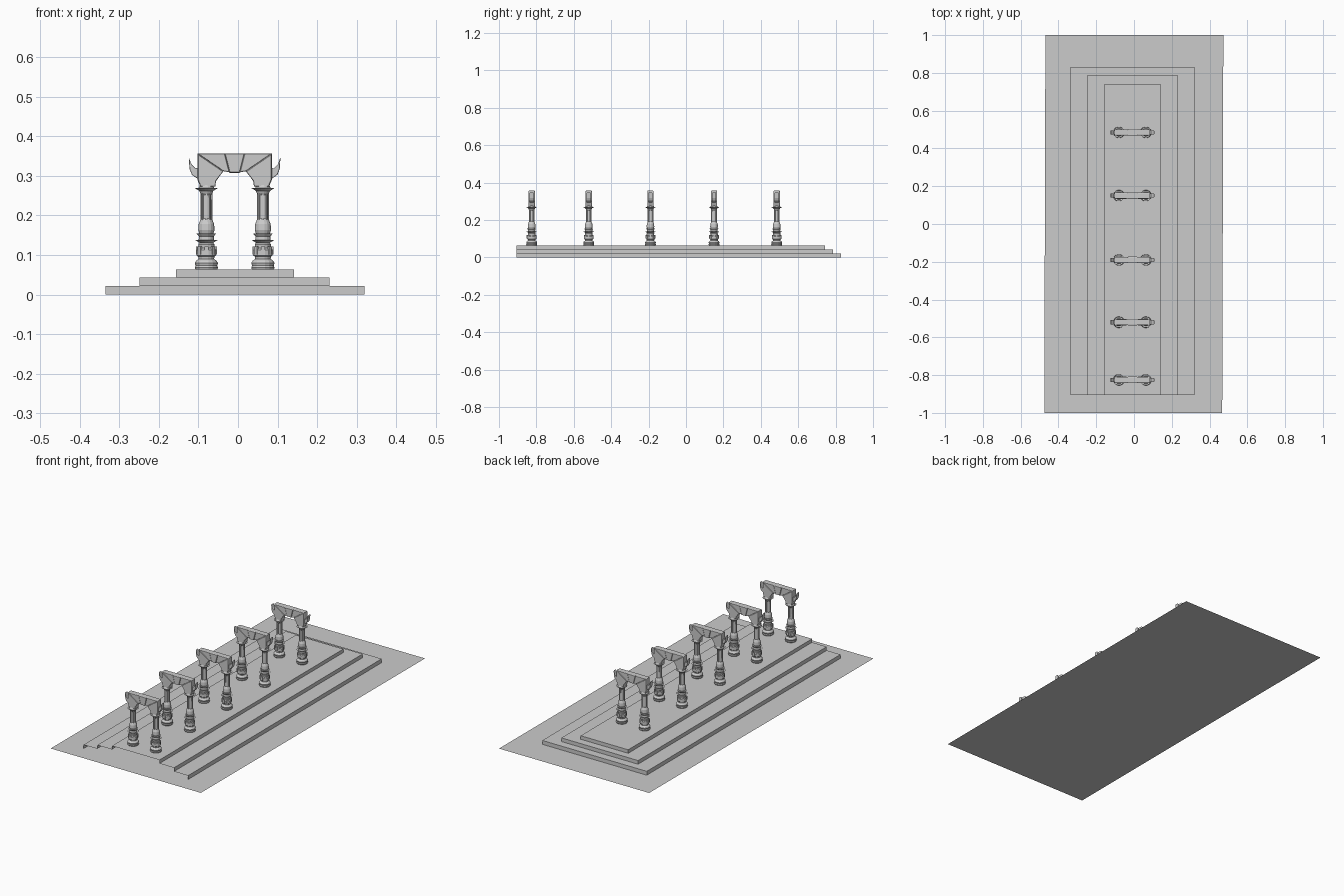
import bpy, bmesh, math

if "Cube" in bpy.data.objects:
    bpy.data.objects.remove(bpy.data.objects["Cube"])

CX = -0.0085                      # centre line of the arches
ROWS = [-0.825, -0.52, -0.19, 0.15, 0.485]
FLOOR = 0.063


def mesh_from(name, bm):
    bmesh.ops.recalc_face_normals(bm, faces=bm.faces)
    me = bpy.data.meshes.new(name)
    bm.to_mesh(me)
    bm.free()
    return me


def place(name, me, loc=(0, 0, 0)):
    ob = bpy.data.objects.new(name, me)
    ob.location = loc
    bpy.context.collection.objects.link(ob)
    return ob


def lathe(bm, profile, sides=16):
    rings = []
    for r, z in profile:
        rings.append([bm.verts.new((r * math.cos(math.tau * (i + .5) / sides),
                                    r * math.sin(math.tau * (i + .5) / sides), z))
                      for i in range(sides)])
    for a, b in zip(rings, rings[1:]):
        for i in range(sides):
            j = (i + 1) % sides
            bm.faces.new((a[i], a[j], b[j], b[i]))
    bm.faces.new(rings[0][::-1])
    bm.faces.new(rings[-1])


def slab(bm, pts, d):
    # extruded front outline with chamfered long edges
    cx = sum(p[0] for p in pts) / len(pts)
    cz = sum(p[1] for p in pts) / len(pts)
    loops = []
    for y, k in ((-d, .93), (-d + .004, 1), (d - .004, 1), (d, .93)):
        loops.append([bm.verts.new((cx + (x - cx) * k, y, cz + (z - cz) * k))
                      for x, z in pts])
    n = len(pts)
    for a, b in zip(loops, loops[1:]):
        for i in range(n):
            j = (i + 1) % n
            bm.faces.new((a[i], a[j], b[j], b[i]))
    bm.faces.new(loops[0])
    bm.faces.new(loops[-1][::-1])


def both_sides(bm, pts, d):
    slab(bm, pts, d)
    slab(bm, [(-x, z) for x, z in pts[::-1]], d)


# Ground sheet
bm = bmesh.new()
bm.faces.new([bm.verts.new(p) for p in
              ((-.475, -1, 0), (.467, -1, 0), (.473, 1, 0), (-.469, 1, 0))])
place("ground_sheet", mesh_from("ground_sheet", bm))

# Stepped platform: hollow shell, open at the front end
Y0 = -0.905
steps = [(-.335, .32, .83, .022), (-.249, .232, .785, .043), (-.157, .141, .742, FLOOR)]
bm = bmesh.new()
loops, low = [], 0
for x0, x1, y1, z in steps:
    for h in (low, z):
        loops.append([bm.verts.new(p) for p in
                      ((x0, Y0, h), (x0, y1, h), (x1, y1, h), (x1, Y0, h))])
    low = z
for a, b in zip(loops, loops[1:]):
    for i in range(3):
        bm.faces.new((a[i + 1], a[i], b[i], b[i + 1]))
bm.faces.new(loops[-1][::-1])
place("stepped_platform", mesh_from("stepped_platform", bm))

# Turned column with rings and flared collar
bm = bmesh.new()
lathe(bm, [(.028, .063), (.030, .068), (.028, .073), (.030, .080), (.026, .086),
           (.020, .090), (.021, .096), (.025, .099), (.025, .113), (.020, .118),
           (.021, .127), (.018, .131), (.029, .138), (.020, .136), (.019, .147),
           (.025, .154), (.018, .154), (.021, .163), (.020, .178), (.016, .188),
           (.013, .192), (.0125, .252), (.016, .257), (.018, .262), (.029, .269),
           (.021, .267), (.018, .274), (.014, .285)])
# raised strips on the shaft, blocks on the lower drum
for radius, size, z0, z1 in ((.0125, .004, .188, .258), (.024, .010, .101, .121)):
    for i in range(8):
        a = math.tau * i / 8
        geo = bmesh.ops.create_cube(bm, size=1)["verts"]
        for v in geo:
            x, y = radius + v.co.x * .005, v.co.y * size
            z = z0 + (v.co.z + .5) * (z1 - z0)
            v.co = (x * math.cos(a) - y * math.sin(a),
                    x * math.sin(a) + y * math.cos(a), z)
column = mesh_from("column", bm)

# Arch of wedge stones with upturned horns
bm = bmesh.new()
slab(bm, [(-.025, .357), (-.0126, .308), (.0126, .308), (.025, .357)], .017)
both_sides(bm, [(.025, .357), (.0126, .309), (.028, .312), (.094, .357)], .0155)
both_sides(bm, [(.094, .357), (.028, .312), (.036, .302), (.047, .287), (.049, .273),
                (.087, .273), (.094, .290)], .0165)
both_sides(bm, [(.116, .347), (.109, .329), (.099, .319), (.088, .322), (.084, .288),
                (.097, .295), (.108, .303), (.114, .318)], .011)
arch = mesh_from("arch", bm)

for n, y in enumerate(ROWS, 1):
    place(f"arch_{n}", arch, (CX, y, 0))
    for side, s in (("left", -1), ("right", 1)):
        place(f"column_{side}_{n}", column, (CX + s * .0715, y, 0))
